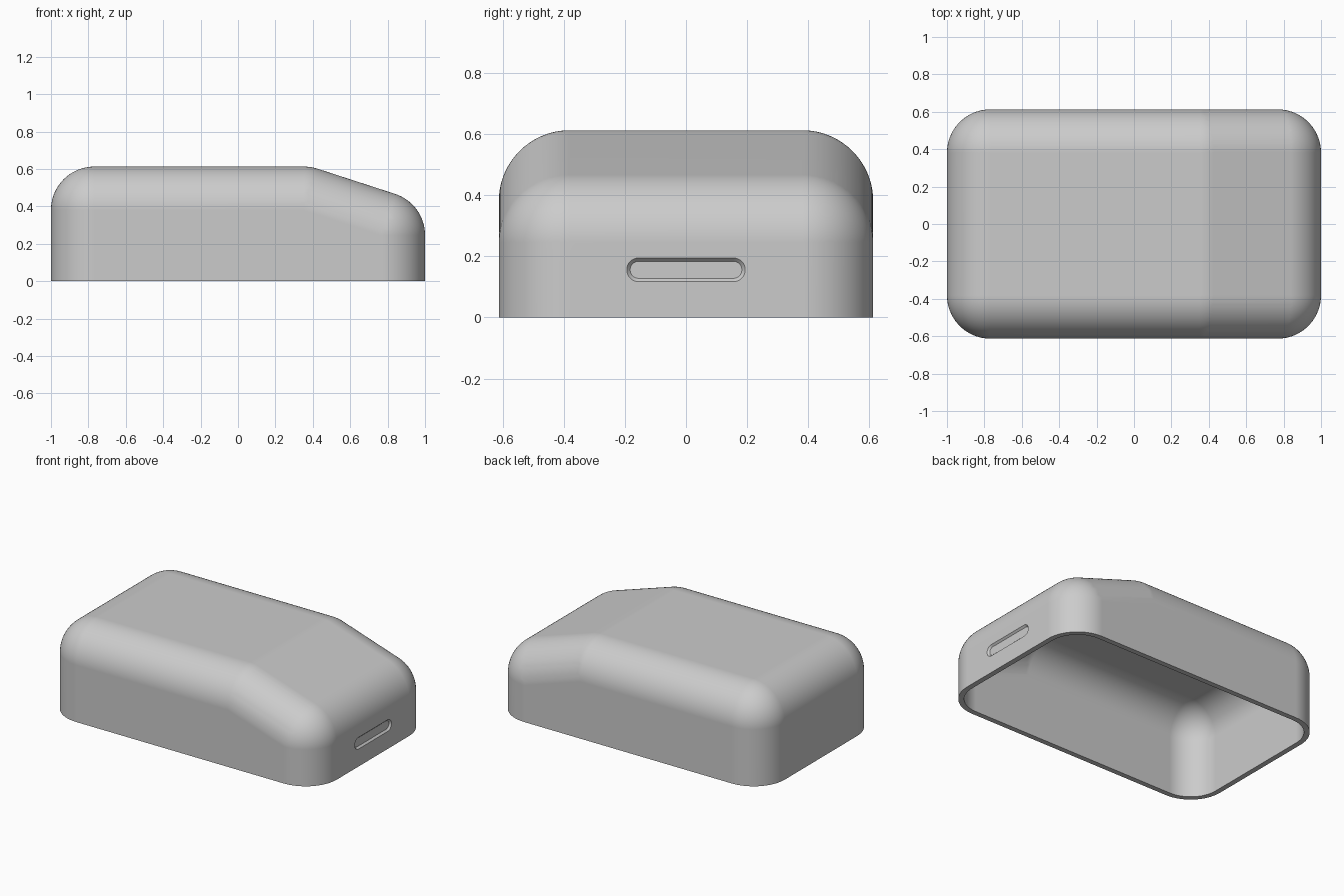
import bpy, bmesh
from math import sin, cos, tan, pi, radians

cube = bpy.data.objects.get("Cube")
if cube:
    bpy.data.objects.remove(cube)

HALF_X, HALF_Y, HEIGHT = 1.0, 0.613, 0.613
RADIUS, WALL = 0.232, 0.035
SLOPE, KINK_X = radians(18), 0.39
SEGMENTS = 60

grey = bpy.data.materials.new("plain grey")
grey.use_nodes = True
grey.diffuse_color = (0.6, 0.6, 0.6, 1)
grey.node_tree.nodes["Principled BSDF"].inputs["Base Color"].default_value = (0.6, 0.6, 0.6, 1)


def make_object(name, bm):
    bmesh.ops.recalc_face_normals(bm, faces=bm.faces[:])
    mesh = bpy.data.meshes.new(name)
    bm.to_mesh(mesh)
    bm.free()
    mesh.materials.append(grey)
    obj = bpy.data.objects.new(name, mesh)
    bpy.context.collection.objects.link(obj)
    return obj


def rounded_body(name, radius, bottom):
    """Solid hull of balls on the corners of the core, flat at the bottom."""
    end_x, end_y, top = HALF_X - RADIUS, HALF_Y - RADIUS, HEIGHT - RADIUS
    kink = KINK_X - RADIUS * tan(SLOPE / 2)
    nose = top - (end_x - kink) * tan(SLOPE)
    bm = bmesh.new()
    for side in (-end_y, end_y):
        for cx, cz in ((-end_x, top), (kink, top), (end_x, nose)):
            bm.verts.new((cx, side, cz + radius))
            for ring in range(1, SEGMENTS // 2 + 1):
                polar = pi * ring / SEGMENTS
                for seg in range(SEGMENTS):
                    a = 2 * pi * seg / SEGMENTS
                    bm.verts.new((cx + radius * sin(polar) * cos(a),
                                  side + radius * sin(polar) * sin(a),
                                  cz + radius * cos(polar)))
        for cx in (-end_x, end_x):
            for seg in range(SEGMENTS):
                a = 2 * pi * seg / SEGMENTS
                bm.verts.new((cx + radius * cos(a), side + radius * sin(a), bottom))
    bmesh.ops.convex_hull(bm, input=bm.verts[:])
    loose = [v for v in bm.verts if not v.link_faces]
    bmesh.ops.delete(bm, geom=loose, context='VERTS')
    bmesh.ops.dissolve_limit(bm, angle_limit=radians(0.2),
                             verts=bm.verts[:], edges=bm.edges[:])
    return make_object(name, bm)


def slot_outline(bm, x, radius):
    straight = 0.155
    ring = []
    for sign in (1, -1):
        for i in range(17):
            a = -pi / 2 + pi * i / 16
            ring.append(bm.verts.new((x, sign * (straight + radius * cos(a)),
                                      0.156 + sign * radius * sin(a))))
    return ring


def slot_body(name):
    """Stadium plug that narrows towards its inner end."""
    bm = bmesh.new()
    loops = [slot_outline(bm, x, r) for x, r in
             ((HALF_X + 0.02, 0.039), (HALF_X, 0.039), (HALF_X - 0.012, 0.028))]
    count = len(loops[0])
    for a, b in zip(loops, loops[1:]):
        for i in range(count):
            j = (i + 1) % count
            bm.faces.new((a[i], a[j], b[j], b[i]))
    bm.faces.new(loops[0])
    bm.faces.new(loops[-1])
    return make_object(name, bm)


def carve(target, cutter):
    cutter.hide_render = True
    cut = target.modifiers.new("cut", 'BOOLEAN')
    cut.operation = 'DIFFERENCE'
    cut.solver = 'EXACT'
    cut.object = cutter
    bpy.ops.object.modifier_apply(modifier=cut.name)
    bpy.data.objects.remove(cutter)


# Rounded cover with a sloped end
cover = rounded_body("cover_shell", RADIUS, 0)
bpy.ops.object.select_all(action='DESELECT')
cover.select_set(True)
bpy.context.view_layer.objects.active = cover

# Hollow it from below, then cut the shallow slot in the sloped end
carve(cover, rounded_body("cavity_cutter", RADIUS - WALL, -0.1))
carve(cover, slot_body("slot_cutter"))

# Smooth the rounded faces and keep the flat ones flat
bpy.ops.object.shade_smooth_by_angle(angle=radians(30))
flat = cover.modifiers.new("flat_normals", 'WEIGHTED_NORMAL')
flat.keep_sharp = True
